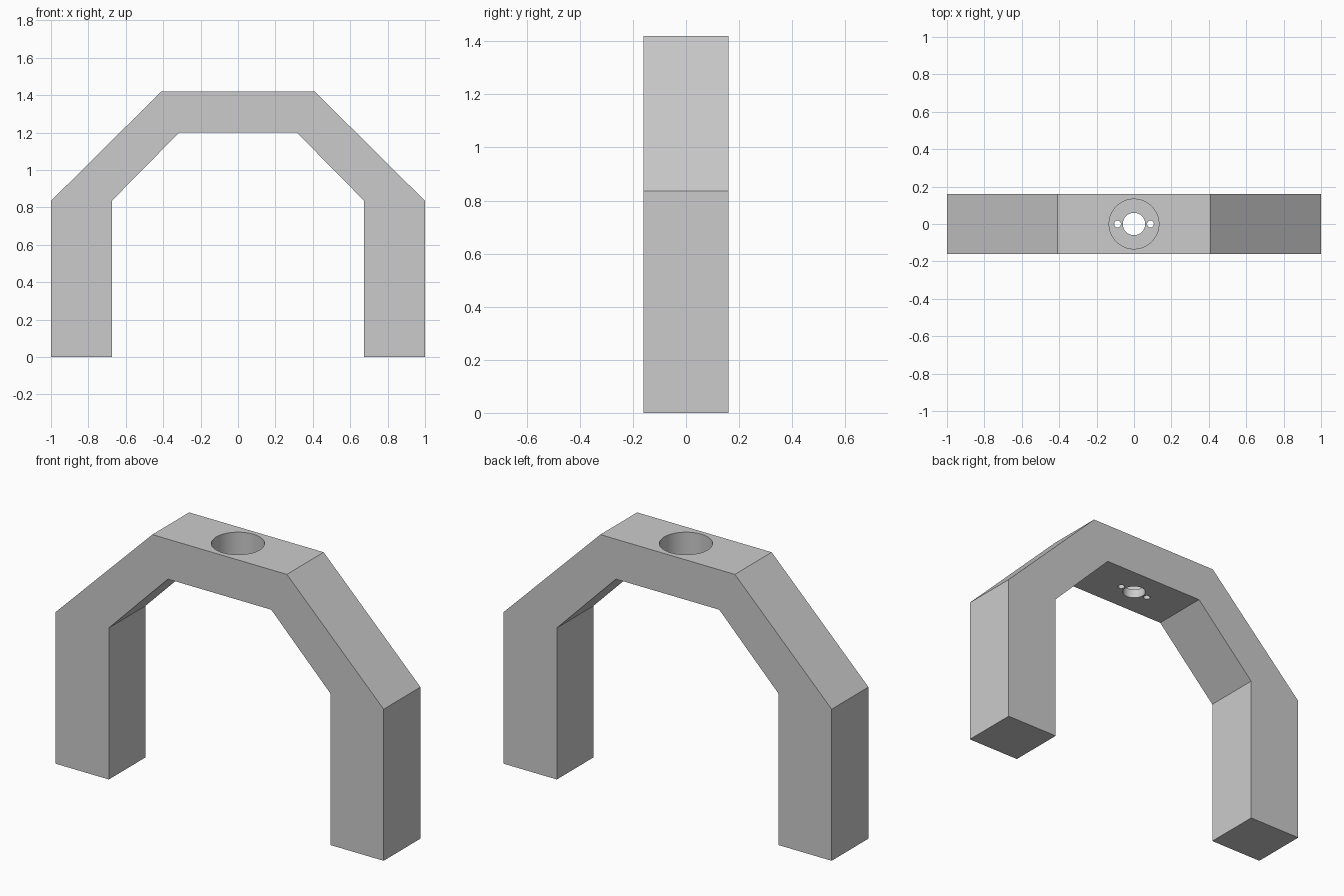
import bpy
import bmesh

if "Cube" in bpy.data.objects:
    bpy.data.objects.remove(bpy.data.objects["Cube"], do_unlink=True)

HALF_DEPTH = 0.16
TOP = 1.42
UNDERSIDE = 1.20
BORE_FLOOR = 1.25

# Single grey material
grey = bpy.data.materials.new("plain grey")
grey.use_nodes = True
colour = (0.6, 0.6, 0.6, 1)
grey.diffuse_color = colour
grey.node_tree.nodes["Principled BSDF"].inputs["Base Color"].default_value = colour

# Arch: half outline mirrored, then extruded front to back
half = [(0.315, UNDERSIDE), (0.675, 0.835), (0.675, 0),
        (1, 0), (1, 0.835), (0.41, TOP)]
outline = half + [(-x, z) for x, z in reversed(half)]
bm = bmesh.new()
face = bm.faces.new([bm.verts.new((x, -HALF_DEPTH, z)) for x, z in outline])
extruded = bmesh.ops.extrude_face_region(bm, geom=[face])["geom"]
bmesh.ops.translate(bm, vec=(0, 2 * HALF_DEPTH, 0),
                    verts=[v for v in extruded if isinstance(v, bmesh.types.BMVert)])
bmesh.ops.recalc_face_normals(bm, faces=bm.faces)
mesh = bpy.data.meshes.new("arch_bracket")
bm.to_mesh(mesh)
bm.free()
mesh.materials.append(grey)
arch = bpy.data.objects.new("arch_bracket", mesh)
bpy.context.collection.objects.link(arch)
bpy.ops.object.select_all(action="DESELECT")


def drill(name, x, radius, bottom, top, sides):
    """Cut a vertical round hole through the arch."""
    bpy.ops.mesh.primitive_cylinder_add(
        vertices=sides, radius=radius, depth=top - bottom,
        location=(x, 0, (top + bottom) / 2))
    cutter = bpy.context.object
    cutter.name = name
    cutter.hide_render = True
    cutter.data.materials.append(grey)
    cut = arch.modifiers.new(name, "BOOLEAN")
    cut.operation = "DIFFERENCE"
    cut.solver = "EXACT"
    cut.object = cutter
    bpy.context.view_layer.objects.active = arch
    bpy.ops.object.modifier_apply(modifier=cut.name)
    bpy.data.objects.remove(cutter, do_unlink=True)


# Counterbore, centre hole and the two small screw holes
drill("counterbore", 0, 0.133, BORE_FLOOR, TOP + 0.1, 64)
drill("centre_hole", 0, 0.06, UNDERSIDE - 0.1, TOP, 48)
for side in (-1, 1):
    drill("screw_hole", side * 0.088, 0.018, UNDERSIDE - 0.1, TOP - 0.1, 24)

arch.select_set(True)
bpy.context.view_layer.objects.active = arch
bpy.ops.object.shade_smooth_by_angle()
